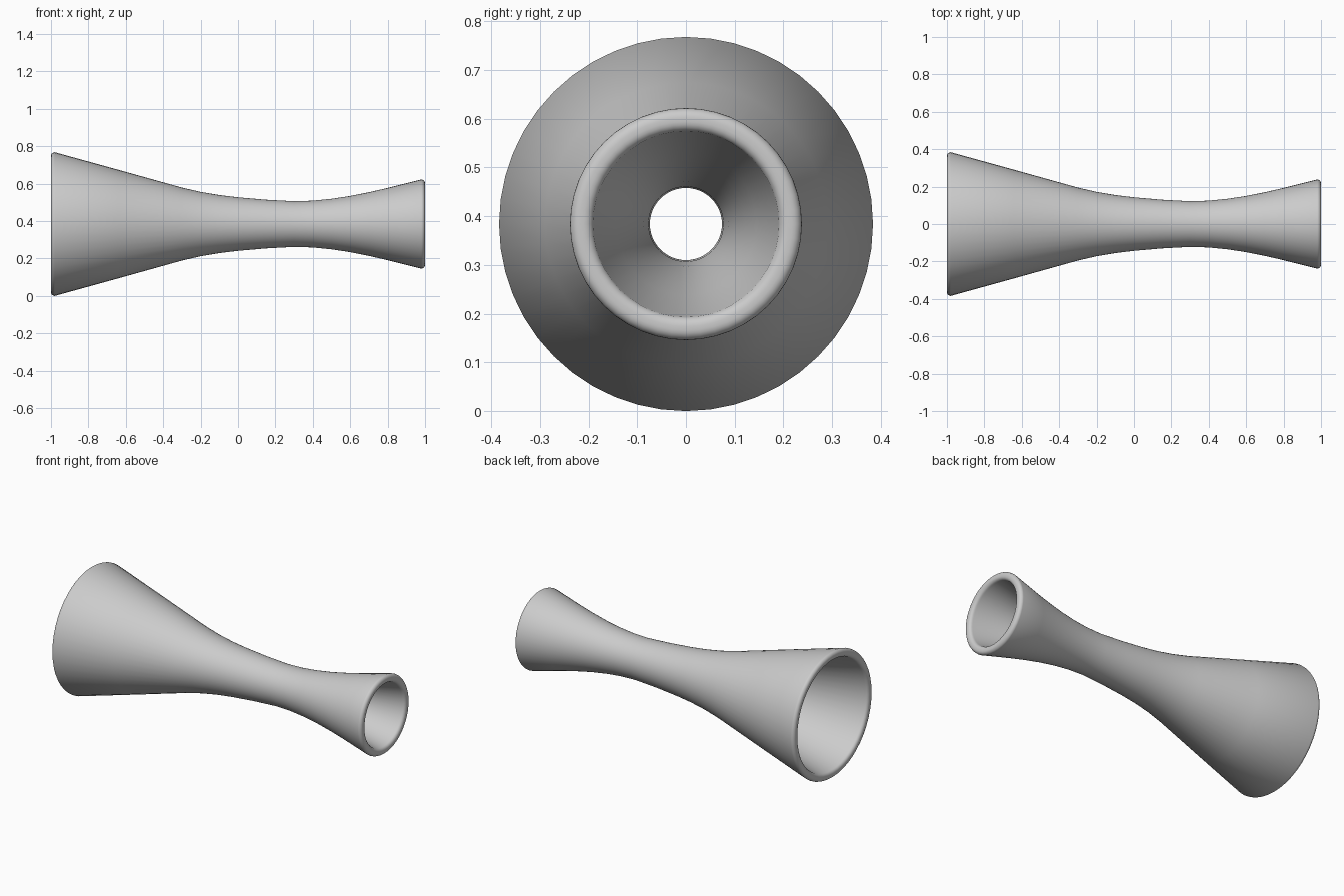
import bpy, bmesh, math
from mathutils import Vector, Matrix

cube = bpy.data.objects.get("Cube")
if cube:
    bpy.data.objects.remove(cube)

SEGMENTS = 48
WALL = 0.048
AXIS_Z = 0.384

metal = bpy.data.materials.new("plain_grey")
metal.use_nodes = True
GREY = (0.6, 0.6, 0.6, 1)
metal.diffuse_color = GREY
metal.node_tree.nodes["Principled BSDF"].inputs["Base Color"].default_value = GREY

# Flared wall: (position along x, outer radius)
outer = [(-0.98, 0.384), (-0.64, 0.29), (-0.3, 0.195), (-0.2, 0.172), (-0.1, 0.155),
         (0, 0.143), (0.15, 0.13), (0.3, 0.122), (0.4, 0.125), (0.5, 0.135),
         (0.6, 0.15), (0.7, 0.17), (0.8, 0.193), (0.98, 0.238)]
inner = [(x, r - WALL) for x, r in reversed(outer)]


def rounded_lip(x, r, side):
    """Rounded edge joining the outer and inner wall at one end."""
    fillet = 0.02
    arc = [(fillet * math.sin(a), fillet * (1 - math.cos(a)))
           for a in (math.radians(d) for d in (18, 36, 54, 72, 90))]
    over = [(x + side * dx, r - dr) for dx, dr in arc]
    under = [(x + side * dx, r - WALL + dr) for dx, dr in reversed(arc)]
    return over + under


right_lip = rounded_lip(*outer[-1], 1)
left_lip = rounded_lip(*outer[0], -1)[::-1]
left_lip = [(x, r) for x, r in left_lip]
profile = outer + right_lip + inner + left_lip

# Turn the closed profile around the x axis
bm = bmesh.new()
rings = []
for i in range(SEGMENTS):
    turn = Matrix.Rotation(math.tau * i / SEGMENTS, 3, 'X')
    rings.append([bm.verts.new(turn @ Vector((x, 0, r))) for x, r in profile])
for i, ring in enumerate(rings):
    following = rings[(i + 1) % SEGMENTS]
    for j in range(len(profile)):
        k = (j + 1) % len(profile)
        bm.faces.new((ring[j], ring[k], following[k], following[j]))
bmesh.ops.recalc_face_normals(bm, faces=bm.faces)

mesh = bpy.data.meshes.new("flared_tube")
bm.to_mesh(mesh)
bm.free()
mesh.materials.append(metal)
tube = bpy.data.objects.new("flared_tube", mesh)
tube.location.z = AXIS_Z
bpy.context.collection.objects.link(tube)
bpy.context.view_layer.objects.active = tube
tube.select_set(True)
bpy.ops.object.shade_smooth_by_angle(angle=math.radians(40))
